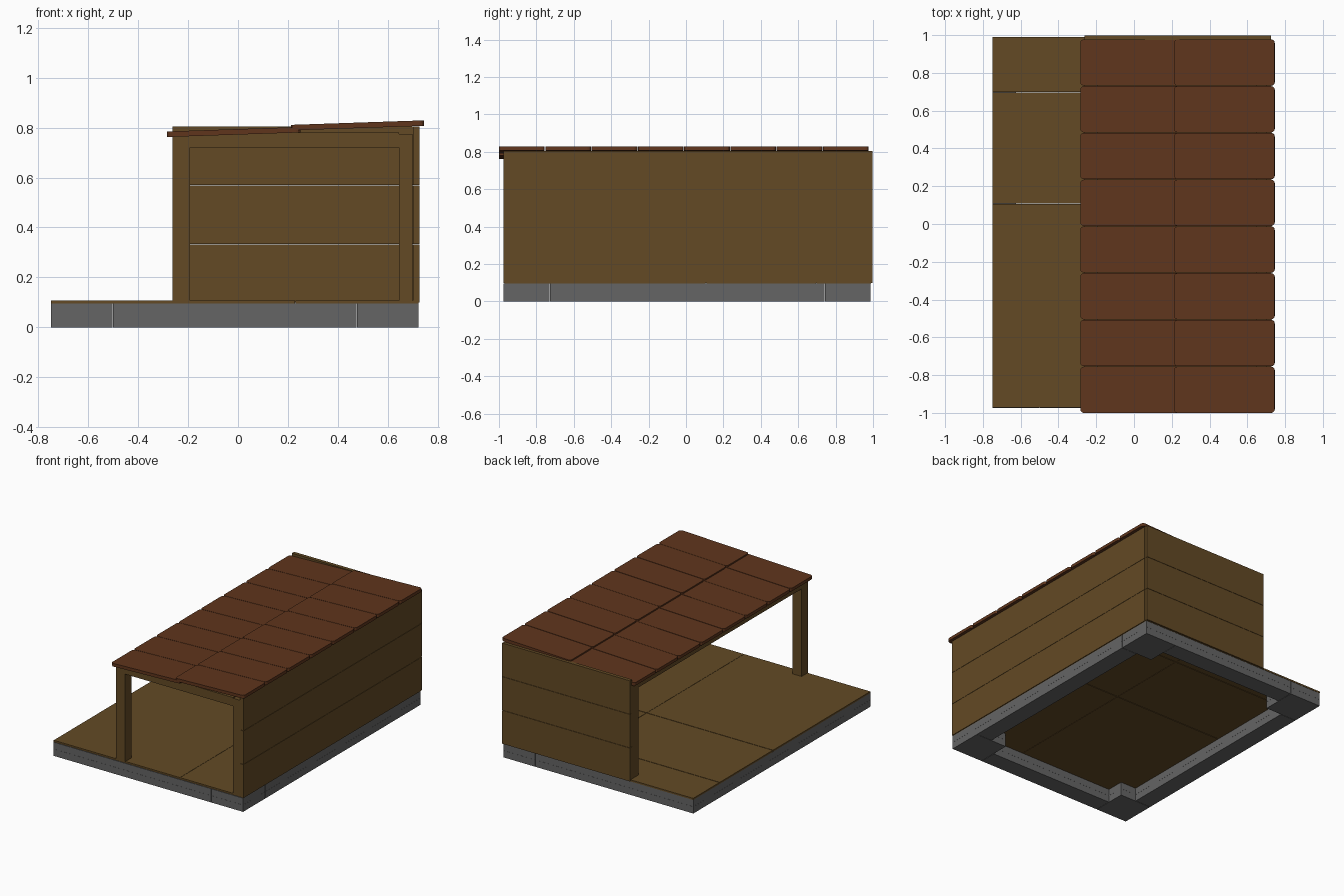
import bpy, bmesh, math
from mathutils import Matrix

if "Cube" in bpy.data.objects:
    bpy.data.objects.remove(bpy.data.objects["Cube"])


def material(name, color):
    m = bpy.data.materials.new(name)
    m.diffuse_color = color
    m.use_nodes = True
    m.node_tree.nodes["Principled BSDF"].inputs["Base Color"].default_value = m.diffuse_color
    return m


WOOD = material("wood", (0.125, 0.068, 0.018, 1))
ROOF = material("roof_red", (0.115, 0.036, 0.012, 1))
STONE = material("stone_grey", (0.13, 0.13, 0.13, 1))


def box(name, x, y, z, mat, round_corners=0.0, tilt=0.0):
    """Box from (min, max) ranges, optional rounded vertical edges and tilt about y."""
    bm = bmesh.new()
    size = [r[1] - r[0] for r in (x, y, z)]
    bmesh.ops.create_cube(bm, size=1, matrix=Matrix.Diagonal((*size, 1)))
    if round_corners:
        upright = [e for e in bm.edges
                   if abs(e.verts[0].co.z - e.verts[1].co.z) > size[2] * 0.5]
        bmesh.ops.bevel(bm, geom=upright, offset=round_corners, segments=3,
                        profile=0.5, affect='EDGES')
    mesh = bpy.data.meshes.new(name)
    bm.to_mesh(mesh)
    bm.free()
    mesh.materials.append(mat)
    ob = bpy.data.objects.new(name, mesh)
    ob.location = [(r[0] + r[1]) / 2 for r in (x, y, z)]
    ob.rotation_euler = (0, -tilt, 0)
    bpy.context.collection.objects.link(ob)
    return ob


X0, X1, Y0, Y1 = -0.748, 0.722, -0.975, 0.987   # foundation footprint
UNIT = 0.1225
GAP = 0.002

# Foundation: two layers of square corner blocks joined by narrower beams
for layer in range(2):
    z = (layer * 0.048, layer * 0.048 + 0.0475)
    for x in ((X0, X0 + 2 * UNIT), (X1 - 2 * UNIT, X1)):
        for y in ((Y0, Y0 + 2 * UNIT), (Y1 - 2 * UNIT, Y1)):
            box("foundation_corner", x, y, z, STONE)
    inner_x = (X0 + 2 * UNIT + GAP, X1 - 2 * UNIT - GAP)
    inner_y = (Y0 + 2 * UNIT + GAP, Y1 - 2 * UNIT - GAP)
    for y in ((Y0, Y0 + UNIT), (Y1 - UNIT, Y1)):
        box("foundation_cross_beam", inner_x, y, z, STONE)
    for x in ((X0, X0 + UNIT), (X1 - UNIT, X1)):
        box("foundation_long_beam", x, inner_y, z, STONE)

# Floor boards, two columns by three rows
for x in ((X0, 0.229), (0.231, X1)):
    for y in ((Y0 + 0.004, 0.105), (0.109, 0.695), (0.699, Y1 + 0.002)):
        box("floor_board", x, y, (0.0955, 0.107), WOOD)

# Post and beam frame
POST_X = ((-0.262, -0.192), (0.645, 0.699))
POST_Y = ((-0.975, -0.905), (0.90, 0.971))
FRAME_TOP, BEAM_BOTTOM = 0.78, 0.72
for x in POST_X:
    for y in POST_Y:
        box("post", x, y, (0.107, BEAM_BOTTOM), WOOD)
    box("side_beam", x, (POST_Y[0][0], POST_Y[1][1]), (BEAM_BOTTOM, FRAME_TOP - 0.005), WOOD)
for y in POST_Y:
    box("cross_beam", (POST_X[0][1], POST_X[1][0]), y, (BEAM_BOTTOM, FRAME_TOP), WOOD)

# Wall cladding: three wide planks on the right side and on the back
LOW, HIGH = 0.098, 0.805
step = (HIGH - LOW) / 3
for i in range(3):
    z = (LOW + i * step + GAP / 2, LOW + (i + 1) * step - GAP / 2)
    box("right_wall_plank", (0.70, 0.727), (-0.977, 0.972), z, WOOD)
    box("back_wall_plank", (-0.263, 0.725), (0.973, 0.998), z, WOOD)

# Roof: two overlapping rows of eight tilted panels
pitch = 1.98 / 8
for i in range(8):
    y = (-1.0 + i * pitch, -1.0 + (i + 1) * pitch - 0.003)
    box("lower_roof_panel", (-0.284, 0.25), y, (0.7715, 0.7935), ROOF, 0.018, 0.034)
    box("upper_roof_panel", (0.212, 0.745), y, (0.798, 0.820), ROOF, 0.018, 0.034)
